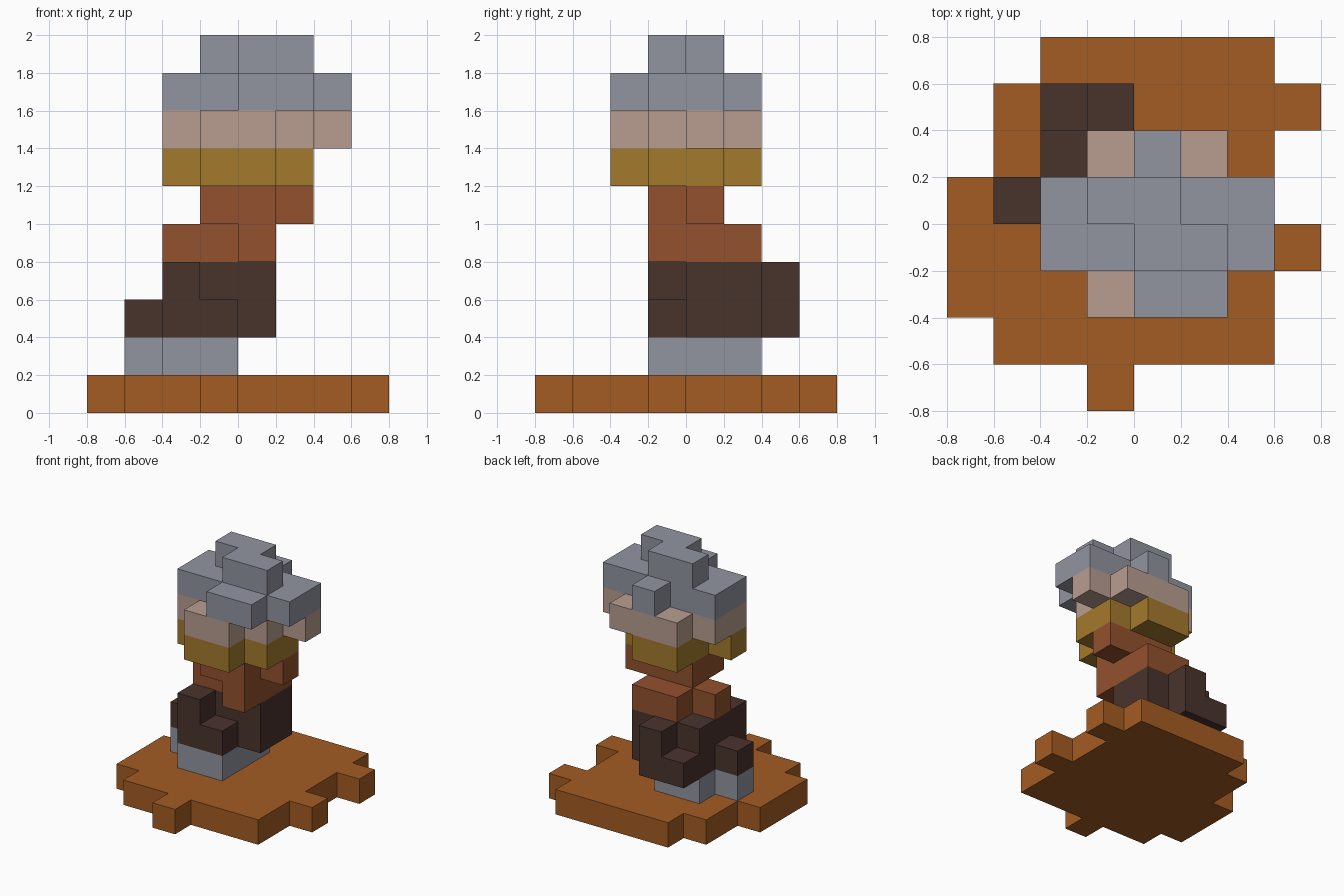
import bpy
import bmesh
from mathutils import Vector

CELL = 0.2
HALF = 4  # cells from the edge of the plan to its centre

cube = bpy.data.objects.get("Cube")
if cube:
    bpy.data.objects.remove(cube, do_unlink=True)


def make_material(name, srgb):
    """Flat material from display colour values."""
    linear = [((c / 255 + 0.055) / 1.055) ** 2.4 for c in srgb] + [1.0]
    mat = bpy.data.materials.new(name)
    mat.use_nodes = True
    mat.diffuse_color = linear
    shader = next(n for n in mat.node_tree.nodes if n.type == "BSDF_PRINCIPLED")
    shader.inputs["Base Color"].default_value = linear
    return mat


def block_part(name, mat, level, *layers):
    """Stack layers of blocks. Each layer is (front row, "columns columns ..."),
    with rows running front to back and columns lettered a to h along x."""
    cells = set()
    for k, (first, plan) in enumerate(layers, level):
        for j, columns in enumerate(plan.split(), first):
            cells.update(("abcdefgh".index(c), j, k) for c in columns)

    bm = bmesh.new()
    for cell in cells:
        corner = Vector(cell) - Vector((HALF, HALF, 0))
        for axis in range(3):
            u, v = Vector(), Vector()
            u[(axis + 1) % 3] = 1
            v[(axis + 2) % 3] = 1
            for step in (-1, 1):
                beside = list(cell)
                beside[axis] += step
                if tuple(beside) in cells:
                    continue
                start = corner.copy()
                start[axis] += max(step, 0)
                loop = [start, start + u, start + u + v, start + v]
                bm.faces.new([bm.verts.new(p * CELL) for p in loop[::step]])
    bmesh.ops.remove_doubles(bm, verts=bm.verts, dist=CELL / 100)

    mesh = bpy.data.meshes.new(name)
    bm.to_mesh(mesh)
    bm.free()
    mesh.materials.append(mat)
    obj = bpy.data.objects.new(name, mesh)
    bpy.context.collection.objects.link(obj)
    return obj


orange = make_material("orange_brown", (164, 92, 35))
grey = make_material("blue_grey", (145, 149, 160))
dark = make_material("dark_brown", (73, 51, 44))
rust = make_material("rust", (147, 81, 46))
mustard = make_material("mustard", (164, 122, 45))
pink = make_material("dusty_pink", (185, 158, 144))

# Ragged ground plate
block_part("base", orange, 0,
           (0, "d bcdefg abcdefg abcdefgh abcdefg bcdefg bcdefgh cdefg"))

# Stem, from the foot upwards
block_part("foot", grey, 1, (3, "cd bcd cd"))
block_part("lower_stem", dark, 2, (3, "cd bcde cde cd"), (3, "c cde cde d"))
block_part("upper_stem", rust, 4, (3, "e cde de"), (3, "de def"))

# Spreading head
block_part("collar", mustard, 6, (2, "de cdef def de"))
block_part("head", pink, 7, (2, "de cdef cdefg def"))
block_part("crown", grey, 8, (2, "ef cdefg cdefg e"), (3, "ef de"))
